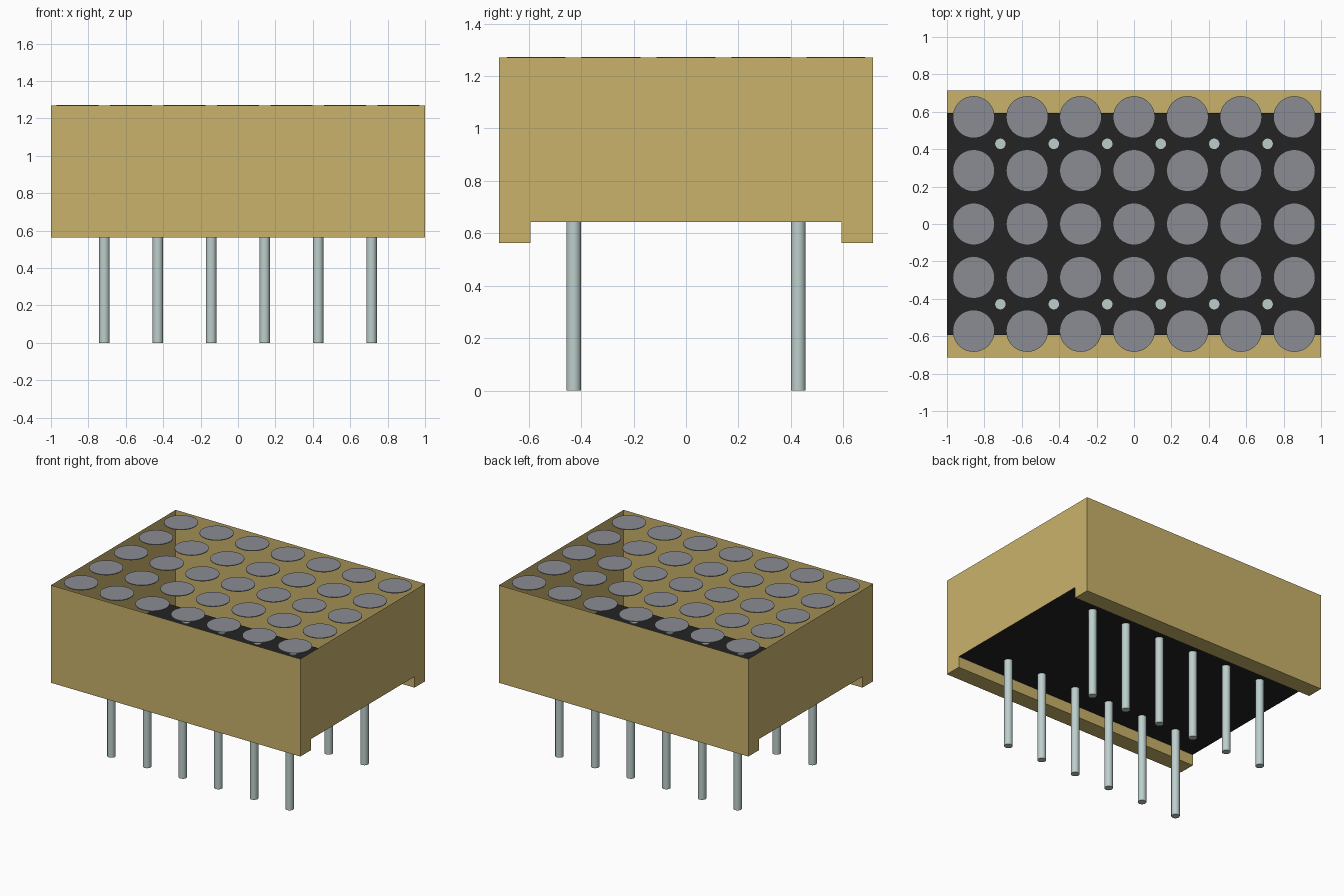
import bpy
import bmesh
from mathutils import Matrix

cube = bpy.data.objects.get("Cube")
if cube:
    bpy.data.objects.remove(cube, do_unlink=True)

PITCH = 2 / 7
HALF_X, HALF_Y = 1.0, 2.5 * PITCH
TOP, FLOOR, FOOT, RAIL_Y = 1.27, 0.643, 0.563, 0.593


def material(name, srgb):
    color = [((c + 0.055) / 1.055) ** 2.4 for c in srgb] + [1]
    mat = bpy.data.materials.new(name)
    mat.use_nodes = True
    mat.diffuse_color = color
    mat.node_tree.nodes["Principled BSDF"].inputs["Base Color"].default_value = color
    return mat


tan = material("tan", (0.79, 0.70, 0.42))
black = material("black", (0.14, 0.14, 0.14))
grey = material("lens grey", (0.54, 0.55, 0.58))
metal = material("pin metal", (0.74, 0.81, 0.80))


def finish(bm, name, *mats):
    mesh = bpy.data.meshes.new(name)
    bm.to_mesh(mesh)
    bm.free()
    for mat in mats:
        mesh.materials.append(mat)
    obj = bpy.data.objects.new(name, mesh)
    bpy.context.collection.objects.link(obj)
    return obj


def cylinder(name, mat, radius, x, y, bottom, top, sides):
    bm = bmesh.new()
    bmesh.ops.create_cone(bm, cap_ends=True, segments=sides, radius1=radius,
                          radius2=radius, depth=top - bottom,
                          matrix=Matrix.Translation((x, y, (top + bottom) / 2)))
    for face in bm.faces:
        face.smooth = abs(face.normal.z) < 0.5
    for edge in bm.edges:
        edge.smooth = not any(abs(f.normal.z) > 0.5 for f in edge.link_faces)
    return finish(bm, name, mat)


# Open-topped housing: the end profile has a foot along the front and back
profile = [(-HALF_Y, TOP), (-HALF_Y, FOOT), (-RAIL_Y, FOOT), (-RAIL_Y, FLOOR),
           (RAIL_Y, FLOOR), (RAIL_Y, FOOT), (HALF_Y, FOOT), (HALF_Y, TOP)]
bm = bmesh.new()
end = bm.faces.new([bm.verts.new((-HALF_X, y, z)) for y, z in profile])
swept = bmesh.ops.extrude_face_region(bm, geom=[end], use_keep_orig=True)
moved = [v for v in swept["geom"] if isinstance(v, bmesh.types.BMVert)]
bmesh.ops.translate(bm, verts=moved, vec=(2 * HALF_X, 0, 0))
bmesh.ops.recalc_face_normals(bm, faces=bm.faces)
lid = [f for f in bm.faces if f.calc_center_median().z > TOP - 0.01]
bmesh.ops.delete(bm, geom=lid, context="FACES")
# The floor between the feet is black
for face in bm.faces:
    if abs(face.normal.z) > 0.9 and abs(face.calc_center_median().y) < 0.1:
        face.material_index = 1
finish(bm, "housing", tan, black)

# Seven by five grid of round light windows level with the rim
for row in range(5):
    for col in range(7):
        cylinder(f"light_{row + 1}_{col + 1}", grey, 0.112, (col - 3) * PITCH,
                 (row - 2) * PITCH, TOP - 0.002, TOP + 0.003, 48)

# Two rows of six pins through the floor
for side, label in ((-1, "front"), (1, "back")):
    for col in range(6):
        cylinder(f"{label}_pin_{col + 1}", metal, 0.028, (col - 2.5) * PITCH,
                 side * 1.5 * PITCH, 0, FLOOR + 0.005, 24)
